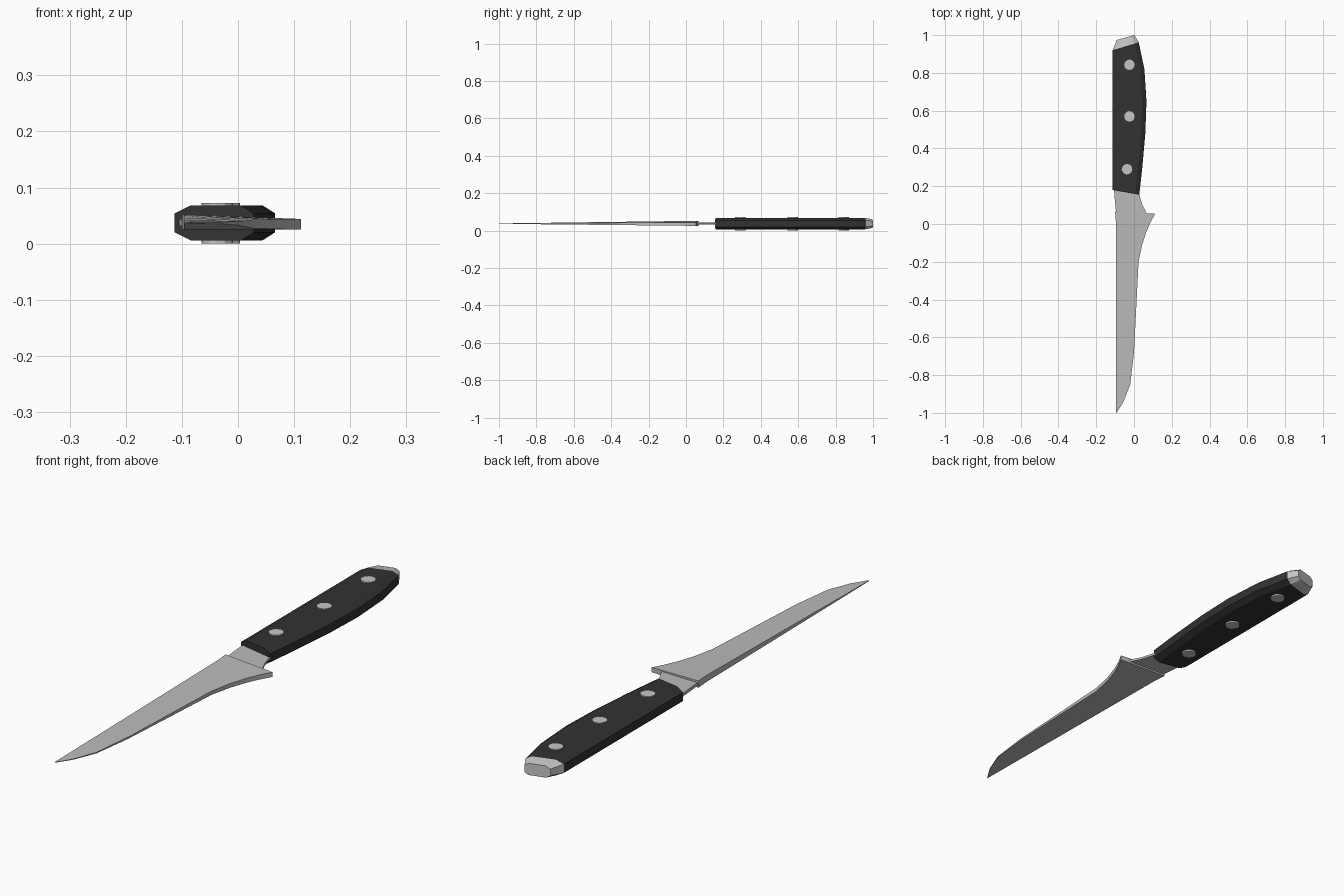
import bpy, bmesh

if "Cube" in bpy.data.objects:
    bpy.data.objects.remove(bpy.data.objects["Cube"])


def material(name, v):
    m = bpy.data.materials.new(name)
    m.diffuse_color = (v, v, v, 1)
    m.use_nodes = True
    m.node_tree.nodes["Principled BSDF"].inputs["Base Color"].default_value = m.diffuse_color
    return m


STEEL = material("steel", 0.50)
BRIGHT = material("bright_steel", 0.56)
BLACK = material("black_grip", 0.032)


def finish(name, bm, mat):
    bmesh.ops.recalc_face_normals(bm, faces=bm.faces)
    me = bpy.data.meshes.new(name)
    bm.to_mesh(me)
    bm.free()
    me.materials.append(mat)
    ob = bpy.data.objects.new(name, me)
    bpy.context.collection.objects.link(ob)
    return ob


def loft(name, rings, mat):
    """Skin a list of equal-length rings and cap both ends."""
    bm = bmesh.new()
    vs = [[bm.verts.new(p) for p in r] for r in rings]
    n = len(rings[0])
    for a, b in zip(vs, vs[1:]):
        for i in range(n):
            j = (i + 1) % n
            bm.faces.new((a[i], a[j], b[j], b[i]))
    bm.faces.new(vs[0])
    bm.faces.new(vs[-1])
    return finish(name, bm, mat)


ZC = 0.037


def octagon(xl, xr, yl, yr, h=0.031, side=0.017, cl=0.028, cr=0.022):
    """Slanted section with bevelled corners."""
    pts = [(xl, -side), (xl + cl, -h), (xr - cr, -h), (xr, -side),
           (xr, side), (xr - cr, h), (xl + cl, h), (xl, side)]
    return [(x, yl + (yr - yl) * (x - xl) / (xr - xl), ZC + z) for x, z in pts]


def slab(xl, xr, yl, yr, lo_l, hi_l, lo_r, hi_r):
    return [(xl, yl, lo_l), (xr, yr, lo_r), (xr, yr, hi_r), (xl, yl, hi_l)]


# Grip with a bellied right side
grip = [(-0.113, 0.028, 0.18, 0.155), (-0.113, 0.044, 0.31, 0.30),
        (-0.113, 0.060, 0.48, 0.48), (-0.113, 0.066, 0.65, 0.65),
        (-0.113, 0.055, 0.81, 0.82), (-0.113, 0.025, 0.92, 0.962)]
loft("grip", [octagon(*s) for s in grip], BLACK)

# Metal butt cap tapering off the end of the grip
loft("butt_cap", [octagon(*grip[-1]),
                  octagon(-0.092, 0.002, 0.974, 1.0, 0.023, 0.013, 0.016, 0.014)],
     BRIGHT)

# Rivets through the grip
for i, (x, y) in enumerate([(-0.037, 0.29), (-0.024, 0.57), (-0.024, 0.843)]):
    bm = bmesh.new()
    bmesh.ops.create_cone(bm, cap_ends=True, segments=12, radius1=0.028,
                          radius2=0.028, depth=0.072)
    bmesh.ops.translate(bm, verts=bm.verts, vec=(x, y, 0.036))
    finish(f"rivet_{i + 1}", bm, BRIGHT)

# Thin neck between grip and blade
loft("neck", [slab(xl, xr, yl, yr, 0.031, 0.044, 0.032, 0.041) for xl, xr, yl, yr in
              [(-0.107, 0.026, 0.20, 0.18), (-0.105, 0.029, 0.172, 0.152),
               (-0.101, 0.045, 0.12, 0.10), (-0.095, 0.070, 0.06, 0.05)]], STEEL)

# Blade: straight left edge, curved right edge, thinning to the tip
blade = [(0.112, 0.054), (0.088, 0.01), (0.066, -0.04), (0.043, -0.11),
         (0.024, -0.20), (0.014, -0.40), (0.000, -0.68), (-0.020, -0.85),
         (-0.055, -0.94), (-0.092, -1.0)]
rings = []
for i, (xr, y) in enumerate(blade):
    t = (y + 1.0) / 1.054
    xl = -0.100 if i == 0 else -0.096
    yl = 0.066 if i == 0 else y
    lo, hi = 0.036 - 0.011 * t, 0.038 + 0.014 * t
    rings.append(slab(xl, xr, yl, y, lo, hi, lo, 0.038 + 0.006 * t))
loft("blade", rings, STEEL)
